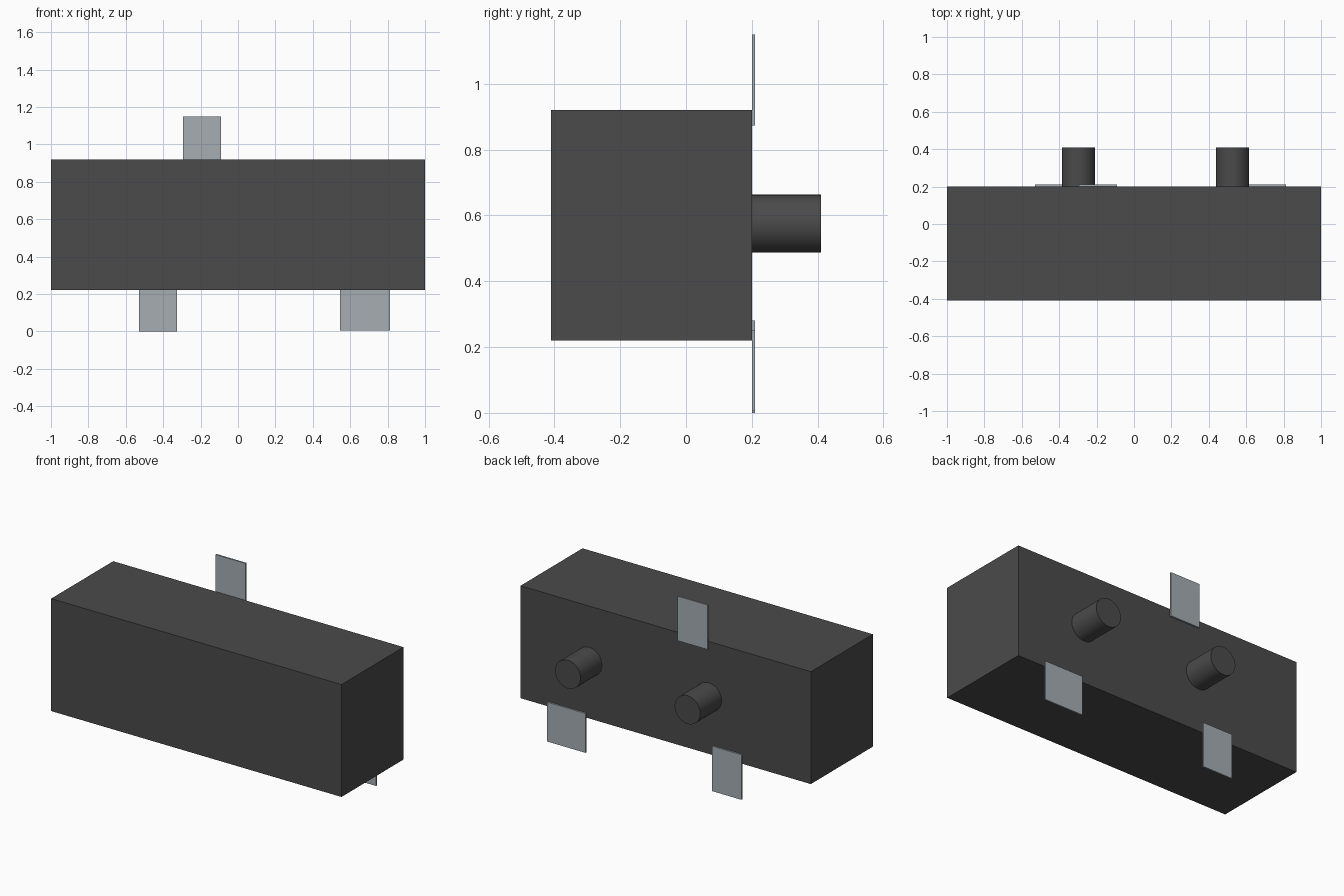
import bpy, math

cube = bpy.data.objects.get("Cube")
if cube:
    bpy.data.objects.remove(cube, do_unlink=True)


def material(name, rgb):
    mat = bpy.data.materials.new(name)
    mat.use_nodes = True
    colour = (*rgb, 1.0)
    mat.diffuse_color = colour
    mat.node_tree.nodes["Principled BSDF"].inputs["Base Color"].default_value = colour
    return mat


dark = material("dark grey", (0.069, 0.069, 0.069))
steel = material("pale steel", (0.38, 0.42, 0.45))


def box(name, x, y, z, mat):
    """Box given by its (min, max) range on each axis."""
    bpy.ops.mesh.primitive_cube_add(size=1)
    obj = bpy.context.object
    obj.name = name
    obj.location = [(a + b) / 2 for a, b in (x, y, z)]
    obj.scale = [b - a for a, b in (x, y, z)]
    bpy.ops.object.transform_apply(location=False, rotation=False, scale=True)
    obj.data.materials.append(mat)


BACK = 0.20

# Main block
box("body", (-1, 1), (-0.41, BACK), (0.22, 0.92), dark)

# Round posts on the back
for name, x in (("right_post", -0.297), ("left_post", 0.527)):
    bpy.ops.mesh.primitive_cylinder_add(
        vertices=48, radius=0.088, depth=0.21,
        location=(x, BACK + 0.105, 0.575), rotation=(math.pi / 2, 0, 0))
    post = bpy.context.object
    post.name = name
    post.data.materials.append(dark)
    bpy.ops.object.shade_smooth_by_angle(angle=math.radians(30))

# Thin mounting tabs overlapping the back edges
tabs = (
    ("top_tab", (-0.295, -0.09), (0.873, 1.15)),
    ("bottom_right_tab", (-0.53, -0.325), (0.0, 0.28)),
    ("bottom_left_tab", (0.545, 0.812), (0.005, 0.25)),
)
for name, x, z in tabs:
    box(name, x, (BACK, BACK + 0.01), z, steel)
